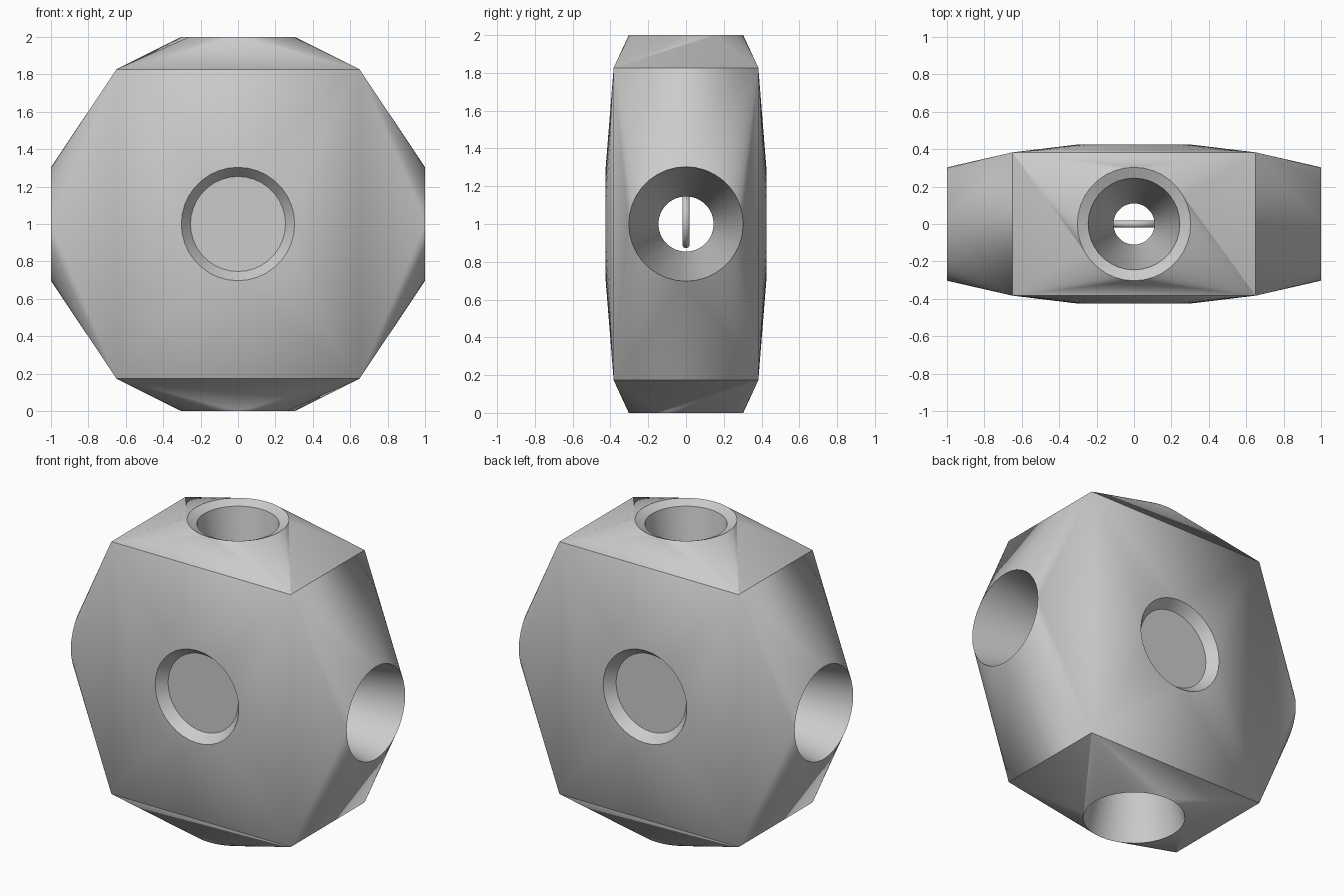
import bpy, bmesh, math
from mathutils import Vector

if "Cube" in bpy.data.objects:
    bpy.data.objects.remove(bpy.data.objects["Cube"])

N = 36                      # segments in every round opening
CENTRE = Vector((0, 0, 1))
SIGNS = [(1, 1), (-1, 1), (-1, -1), (1, -1)]


def place(axis, sign, u, v, w):
    """Local (u, v) on a side, w outward along the axis."""
    p = {'x': (w * sign, u, v), 'y': (u, w * sign, v), 'z': (u, v, w * sign)}[axis]
    return Vector(p) + CENTRE


def ring(bm, axis, sign, r, w):
    return [bm.verts.new(place(axis, sign, r * math.cos(2 * math.pi * i / N),
                               r * math.sin(2 * math.pi * i / N), w)) for i in range(N)]


def fan_side(bm, axis, sign, half, rim, breaks=(0, 9, 18, 27)):
    """Join four corners of a box side to a round rim with triangle fans."""
    hu, hv, hw = half
    corners = [bm.verts.new(place(axis, sign, a * hu, b * hv, hw)) for a, b in SIGNS]
    b = list(breaks) + [breaks[0] + N]
    for k in range(4):
        for i in range(b[k], b[k + 1]):
            bm.faces.new((corners[k], rim[i % N], rim[(i + 1) % N]))
        bm.faces.new((corners[k], corners[(k + 1) % 4], rim[b[k + 1] % N]))


def bridge(bm, a, b):
    for i in range(N):
        j = (i + 1) % N
        bm.faces.new((a[i], a[j], b[j], b[i]))


def finish(name, bm, angle):
    bmesh.ops.remove_doubles(bm, verts=bm.verts, dist=1e-4)
    bmesh.ops.recalc_face_normals(bm, faces=bm.faces)
    me = bpy.data.meshes.new(name)
    bm.to_mesh(me)
    bm.free()
    ob = bpy.data.objects.new(name, me)
    bpy.context.collection.objects.link(ob)
    bpy.context.view_layer.objects.active = ob
    ob.select_set(True)
    bpy.ops.object.shade_smooth_by_angle(angle=math.radians(angle))
    ob.select_set(False)


# Faceted body: box corners wrapped to round rims, tunnels meeting in a small cell
BX, BY, BZ = 0.65, 0.383, 0.827
R, CELL = 0.303, 0.15
bm = bmesh.new()
for s in (1, -1):
    # side tunnels
    rim, end = ring(bm, 'x', s, R, 1.0), ring(bm, 'x', s, 0.146, CELL)
    fan_side(bm, 'x', s, (BY, BZ, BX), rim)
    bridge(bm, rim, end)
    fan_side(bm, 'x', s, (CELL, CELL, CELL), end)

    # front and back shallow recesses with a flat floor
    rim, floor = ring(bm, 'y', s, R, 0.425), ring(bm, 'y', s, 0.254, 0.362)
    fan_side(bm, 'y', s, (BX, BZ, BY), rim)
    bridge(bm, rim, floor)
    bm.faces.new(floor)
    bm.faces.new([bm.verts.new(place('y', s, a * CELL, b * CELL, CELL)) for a, b in SIGNS])

    # top and bottom tunnels, with a countersunk lip on top
    rim, end = ring(bm, 'z', s, R, 1.0), ring(bm, 'z', s, 0.11, CELL)
    fan_side(bm, 'z', s, (BX, BY, BZ), rim, (3, 9, 21, 27) if s > 0 else (-3, 9, 15, 27))
    if s > 0:
        lip = ring(bm, 'z', s, 0.245, 0.973)
        bridge(bm, rim, lip)
        bridge(bm, lip, end)
    else:
        bridge(bm, rim, end)
    fan_side(bm, 'z', s, (CELL, CELL, CELL), end)
finish("faceted_body", bm, 20)

# Thin ring hanging in the central cell
bm = bmesh.new()
M, T = 32, 10
g = []
for i in range(M):
    a = 2 * math.pi * i / M
    row = []
    for j in range(T):
        t = 2 * math.pi * j / T
        d = 0.128 + 0.02 * math.cos(t)
        row.append(bm.verts.new((d * math.cos(a), 0.02 * math.sin(t), 1.02 + d * math.sin(a))))
    g.append(row)
for i in range(M):
    for j in range(T):
        k, l = (i + 1) % M, (j + 1) % T
        bm.faces.new((g[i][j], g[k][j], g[k][l], g[i][l]))
finish("inner_ring", bm, 60)
